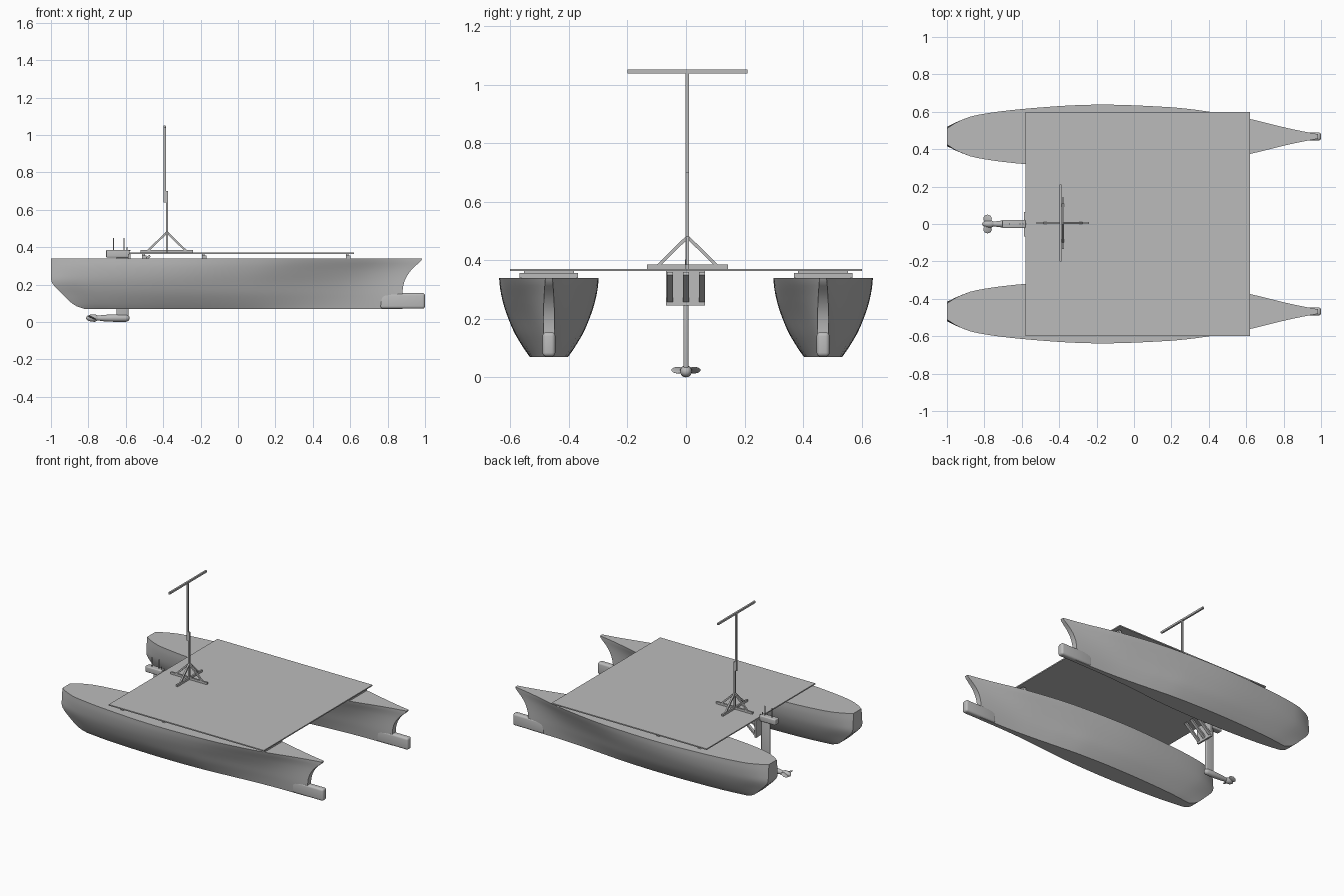
import bpy, bmesh, math
from mathutils import Vector

cube = bpy.data.objects.get("Cube")
if cube:
    bpy.data.objects.remove(cube, do_unlink=True)

# Single plain grey
grey = bpy.data.materials.new("light grey")
grey.use_nodes = True
COLOUR = (0.5, 0.5, 0.5, 1)
grey.diffuse_color = COLOUR
grey.node_tree.nodes["Principled BSDF"].inputs["Base Color"].default_value = COLOUR


def finish(name, bm, smooth=None):
    bmesh.ops.recalc_face_normals(bm, faces=bm.faces)
    mesh = bpy.data.meshes.new(name)
    bm.to_mesh(mesh)
    bm.free()
    mesh.materials.append(grey)
    ob = bpy.data.objects.new(name, mesh)
    bpy.context.scene.collection.objects.link(ob)
    if smooth:
        bpy.ops.object.select_all(action="DESELECT")
        ob.select_set(True)
        bpy.context.view_layer.objects.active = ob
        bpy.ops.object.shade_smooth_by_angle(angle=math.radians(smooth))
    return ob


def box(name, x, y, z, bevel=0.0):
    """Box from (min, max) pairs, with optional rounded edges."""
    bm = bmesh.new()
    bmesh.ops.create_cube(bm, size=1)
    for v in bm.verts:
        v.co = [(a + b) / 2 + c * (b - a) for (a, b), c in zip((x, y, z), v.co)]
    if bevel:
        bmesh.ops.bevel(bm, geom=bm.edges[:], offset=bevel, segments=4,
                        profile=0.5, affect="EDGES")
    return finish(name, bm, 40 if bevel else None)


def bar(name, a, b, width, depth):
    """Rectangular bar between two points; width lies along y when possible."""
    a, b = Vector(a), Vector(b)
    d = (b - a).normalized()
    ref = Vector((0, 1, 0)) if abs(d.y) < 0.3 else Vector((1, 0, 0))
    u = (ref - d * ref.dot(d)).normalized()
    w = d.cross(u)
    bm = bmesh.new()
    bmesh.ops.create_cube(bm, size=1)
    for v in bm.verts:
        c = v.co.copy()
        v.co = (a + b) / 2 + d * c.z * (b - a).length + u * c.x * width + w * c.y * depth
    return finish(name, bm)


def lathe(name, profile, z, sides=20):
    """Round body along x from (x, radius) points."""
    bm = bmesh.new()
    rings = []
    for x, r in profile:
        rings.append([bm.verts.new((x, r * math.cos(k * math.tau / sides),
                                    z + r * math.sin(k * math.tau / sides)))
                      for k in range(sides)])
    for p, q in zip(rings, rings[1:]):
        for k in range(sides):
            j = (k + 1) % sides
            bm.faces.new((p[k], p[j], q[j], q[k]))
    bm.faces.new(rings[0])
    bm.faces.new(rings[-1])
    return finish(name, bm, 40)


def curve(points, s):
    """Smooth interpolation through (position, value) points."""
    n = len(points)
    i = max(k for k in range(n - 1) if points[k][0] <= s + 1e-9)

    def slope(k):
        a, b = points[max(k - 1, 0)], points[min(k + 1, n - 1)]
        return (b[1] - a[1]) / (b[0] - a[0])
    (x0, y0), (x1, y1) = points[i], points[i + 1]
    h = x1 - x0
    t = (s - x0) / h
    return ((2*t**3 - 3*t*t + 1) * y0 + (t**3 - 2*t*t + t) * h * slope(i)
            + (3*t*t - 2*t**3) * y1 + (t**3 - t*t) * h * slope(i + 1))


# Hull shape: plan outlines at deck and keel, and stern, bow and beam by height
DECK = [(0, .25), (.025, .44), (.075, .66), (.21, .87), (.4, 1), (.6, .92),
        (.7, .79), (.81, .565), (.9, .31), (.95, .18), (1, .07)]
KEEL = [(0, .45), (.1, .75), (.25, .95), (.4, 1), (.55, .87), (.65, .65),
        (.75, .42), (.85, .26), (1, .18)]
STERN = [(.07, -.82), (.083, -.86), (.11, -.9), (.15, -.94), (.19, -.98),
         (.22, -.998), (.26, -1), (.34, -1)]
BOW = [(.07, .88), (.16, .88), (.2, .885), (.24, .9), (.28, .928),
       (.31, .96), (.33, .982), (.34, .985)]
BEAM = [(.07, .065), (.1, .086), (.15, .116), (.2, .138), (.25, .155),
        (.3, .166), (.34, .17)]


def hull(name, cy):
    levels, stations = 20, 48
    bm = bmesh.new()
    grid = []
    for i in range(levels + 1):
        t = i / levels
        z = .07 + .27 * t
        x0, x1, beam = curve(STERN, z), curve(BOW, z), curve(BEAM, z)
        row = []
        for j in range(stations + 1):
            s = j / stations
            mix = t ** 1.3
            half = beam * (curve(DECK, s) * mix + curve(KEEL, s) * (1 - mix))
            x = x0 + (x1 - x0) * s
            row.append([bm.verts.new((x, cy + side * half, z)) for side in (1, -1)])
        grid.append(row)
    for p, q in zip(grid, grid[1:]):
        for j in range(stations):
            for k in (0, 1):
                bm.faces.new((p[j][k], p[j + 1][k], q[j + 1][k], q[j][k]))
        for j in (0, stations):
            bm.faces.new((p[j][0], p[j][1], q[j][1], q[j][0]))
    for row in (grid[0], grid[-1]):
        for a, b in zip(row, row[1:]):
            bm.faces.new((a[0], b[0], b[1], a[1]))
    return finish(name, bm, 35)


# Twin hulls with bow bulbs and deck mounts
for label, side in (("left", 1), ("right", -1)):
    cy = side * .468
    hull(label + "_hull", cy)
    box(label + "_bow_bulb", (.76, 1), (cy - .022, cy + .022), (.071, .155), .014)
    for n, x in enumerate((-.5, -.18, .59)):
        box(f"{label}_deck_mount_{n}", (x - .012, x + .012),
            (cy - .1, cy + .1), (.34, .356))
        box(f"{label}_mount_flange_{n}", (x - .012, x + .002),
            (cy - .085, cy + .085), (.355, .364))

# Deck platform
box("deck", (-.58, .62), (-.6, .6), (.363, .371))

# Mast with cross foot, braces and top bar
MX, MY = -.38, .005
box("mast_foot_long", (MX - .14, MX + .14), (MY - .006, MY + .006), (.371, .386))
box("mast_foot_cross", (MX - .006, MX + .006), (MY - .138, MY + .138), (.371, .385))
for n, (dx, dy) in enumerate(((1, 0), (-1, 0), (0, 1), (0, -1))):
    bar(f"mast_brace_{n}", (MX + dx * .1, MY + dy * .1, .382), (MX, MY, .48), .011, .011)
box("lower_mast", (MX - .006, MX + .006), (MY - .006, MY + .006), (.38, .7))
box("upper_mast", (MX - .018, MX - .006), (MY - .006, MY + .006), (.64, 1.045))
box("mast_top_bar", (MX - .019, MX - .007), (MY - .205, MY + .205), (1.038, 1.051))

# Outboard bracket with slanted arms under the deck
box("motor_bracket", (-.588, -.576), (-.068, .065), (.245, .364))
for n, y in enumerate((-.055, 0, .055)):
    bar(f"bracket_arm_{n}", (-.578, y, .262), (-.47, y, .355), .02, .012)

# Outboard motor
box("motor_head", (-.705, -.58), (-.022, .022), (.345, .385), .006)
box("motor_leg", (-.65, -.585), (-.009, .009), (.025, .35), .007)
for n, x in enumerate((-.665, -.61)):
    box(f"control_rod_{n}", (x - .002, x + .002), (-.002, .002), (.38, .45))
box("tiller_pin", (-.595, -.59), (-.003, .003), (.36, .402))
box("tiller_handle", (-.615, -.575), (-.003, .003), (.38, .385))
HZ = .021
lathe("motor_pod", [(-.755, .012), (-.72, .017), (-.66, .02), (-.6, .02),
                    (-.587, .016), (-.58, .007)], HZ)
lathe("propeller_hub", [(-.812, .003), (-.806, .011), (-.79, .018),
                        (-.765, .0205), (-.752, .014)], HZ)

# Two pitched propeller blades
for label, side in (("left", 1), ("right", -1)):
    bm = bmesh.new()
    bmesh.ops.create_uvsphere(bm, u_segments=16, v_segments=10, radius=1)
    pitch = side * math.radians(25)
    for v in bm.verts:
        x, y, z = v.co.x * .025, v.co.y * .022, v.co.z * .004
        v.co = (-.783 + x * math.cos(pitch) - z * math.sin(pitch),
                side * .028 + y,
                .025 + x * math.sin(pitch) + z * math.cos(pitch))
    finish(label + "_propeller_blade", bm, 60)
